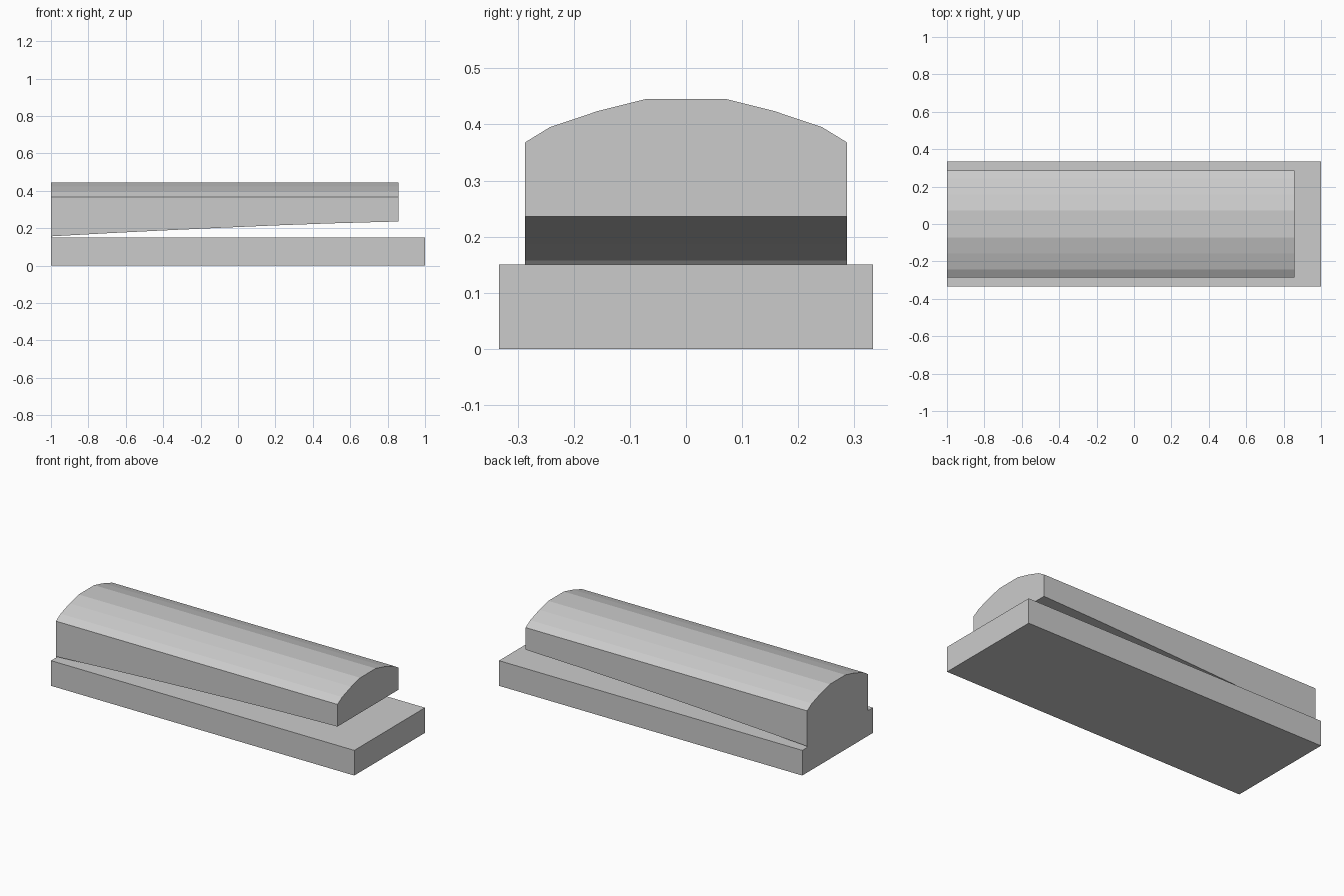
import bpy
import bmesh

if "Cube" in bpy.data.objects:
    bpy.data.objects.remove(bpy.data.objects["Cube"])

grey = bpy.data.materials.new("light_grey")
grey.diffuse_color = (0.6, 0.6, 0.6, 1)
grey.use_nodes = True
grey.node_tree.nodes["Principled BSDF"].inputs["Base Color"].default_value = grey.diffuse_color


def make_object(name, bm):
    bmesh.ops.recalc_face_normals(bm, faces=bm.faces)
    mesh = bpy.data.meshes.new(name)
    bm.to_mesh(mesh)
    bm.free()
    mesh.materials.append(grey)
    obj = bpy.data.objects.new(name, mesh)
    bpy.context.collection.objects.link(obj)
    return obj


# Flat rectangular base slab
bm = bmesh.new()
bmesh.ops.create_cube(bm, size=1)
for v in bm.verts:
    v.co = (v.co.x * 2, v.co.y * 0.666, (v.co.z + 0.5) * 0.15)
make_object("base_slab", bm)

# Upper arm: faceted arched top along y, gently curved underside along x
half_arch = [(0.287, 0.368), (0.243, 0.395), (0.157, 0.424), (0.073, 0.445)]
arch = half_arch + [(-y, z) for y, z in reversed(half_arch)]
underside = [(-1, 0.15), (-0.993, 0.157), (-0.7, 0.173), (-0.4, 0.188),
             (-0.1, 0.202), (0.2, 0.215), (0.5, 0.226), (0.857, 0.236)]

bm = bmesh.new()
top = [[bm.verts.new((x, y, z)) for y, z in arch] for x in (-1, 0.857)]
low = [[bm.verts.new((x, y, z)) for x, z in underside] for y in (0.287, -0.287)]

# Arched top strips and underside strips
for i in range(len(arch) - 1):
    bm.faces.new((top[0][i], top[0][i + 1], top[1][i + 1], top[1][i]))
for i in range(len(underside) - 1):
    bm.faces.new((low[0][i], low[0][i + 1], low[1][i + 1], low[1][i]))

# End faces and side walls
for t, k in ((top[0], 0), (top[1], -1)):
    bm.faces.new(t + [low[1][k], low[0][k]])
for side, k in ((low[0], 0), (low[1], -1)):
    bm.faces.new(side + [top[1][k], top[0][k]])
make_object("arched_arm", bm)
